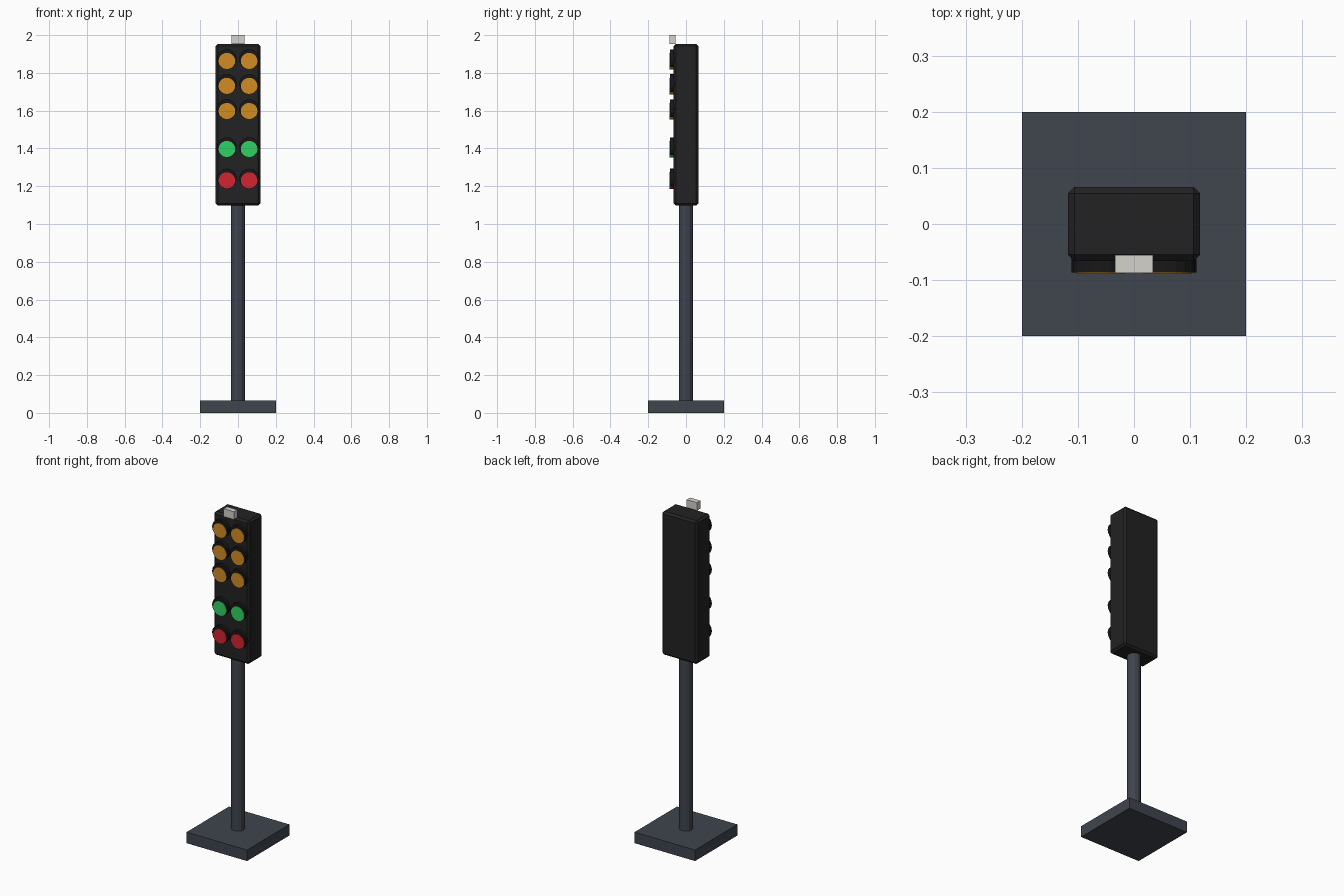
import bpy
import math

if "Cube" in bpy.data.objects:
    bpy.data.objects.remove(bpy.data.objects["Cube"], do_unlink=True)


def material(name, r, g, b):
    m = bpy.data.materials.new(name)
    m.use_nodes = True
    m.diffuse_color = (r, g, b, 1)
    bsdf = next(n for n in m.node_tree.nodes if n.type == "BSDF_PRINCIPLED")
    bsdf.inputs["Base Color"].default_value = (r, g, b, 1)
    bsdf.inputs["Roughness"].default_value = 0.7
    return m


STEEL = material("slate steel", 0.05, 0.058, 0.074)
BLACK = material("housing black", 0.016, 0.016, 0.016)
DARK = material("visor black", 0.009, 0.009, 0.009)
PALE = material("pale grey", 0.658, 0.645, 0.604)
AMBER = material("amber", 0.645, 0.262, 0.017)
GREEN = material("green", 0.03, 0.645, 0.127)
RED = material("red", 0.645, 0.017, 0.03)


def finish(name, mat):
    ob = bpy.context.object
    ob.name = name
    ob.data.materials.append(mat)
    return ob


def box(name, mat, x, y, z):
    """Box from (low, high) extents on each axis."""
    spans = (x, y, z)
    bpy.ops.mesh.primitive_cube_add(size=1, location=[(a + b) / 2 for a, b in spans])
    ob = finish(name, mat)
    ob.scale = [b - a for a, b in spans]
    bpy.ops.object.transform_apply(location=False, rotation=False, scale=True)
    return ob


def disc(name, mat, x, z, radius, front, back, sides=20):
    """Short cylinder facing the front."""
    bpy.ops.mesh.primitive_cylinder_add(
        vertices=sides, radius=radius, depth=back - front,
        location=(x, (front + back) / 2, z), rotation=(math.pi / 2, 0, 0))
    return finish(name, mat)


# Base plate and pole
box("base_plate", STEEL, (-0.2, 0.2), (-0.2, 0.2), (0, 0.066))
bpy.ops.mesh.primitive_cylinder_add(vertices=12, radius=0.037, depth=1.06,
                                    location=(0, 0, 0.58))
finish("pole", STEEL)

# Signal housing with chamfered edges
housing = box("housing", BLACK, (-0.118, 0.118), (-0.066, 0.066), (1.097, 1.954))
bevel = housing.modifiers.new("chamfer", "BEVEL")
bevel.width = 0.012
bevel.segments = 1

# Paired lamps, each a lens set in a slightly raised visor
ROWS = [("upper_amber", 1.862, AMBER), ("middle_amber", 1.73, AMBER),
        ("lower_amber", 1.597, AMBER), ("green", 1.396, GREEN), ("red", 1.23, RED)]
for row, z, colour in ROWS:
    for side, x in (("right", -0.059), ("left", 0.059)):
        disc(f"{row}_visor_{side}", DARK, x, z + 0.011, 0.052, -0.086, -0.05)
        disc(f"{row}_lens_{side}", colour, x, z, 0.044, -0.088, -0.06)

# Small sensor on the top front edge
box("top_sensor", PALE, (-0.034, 0.034), (-0.087, -0.055), (1.953, 2.0))
